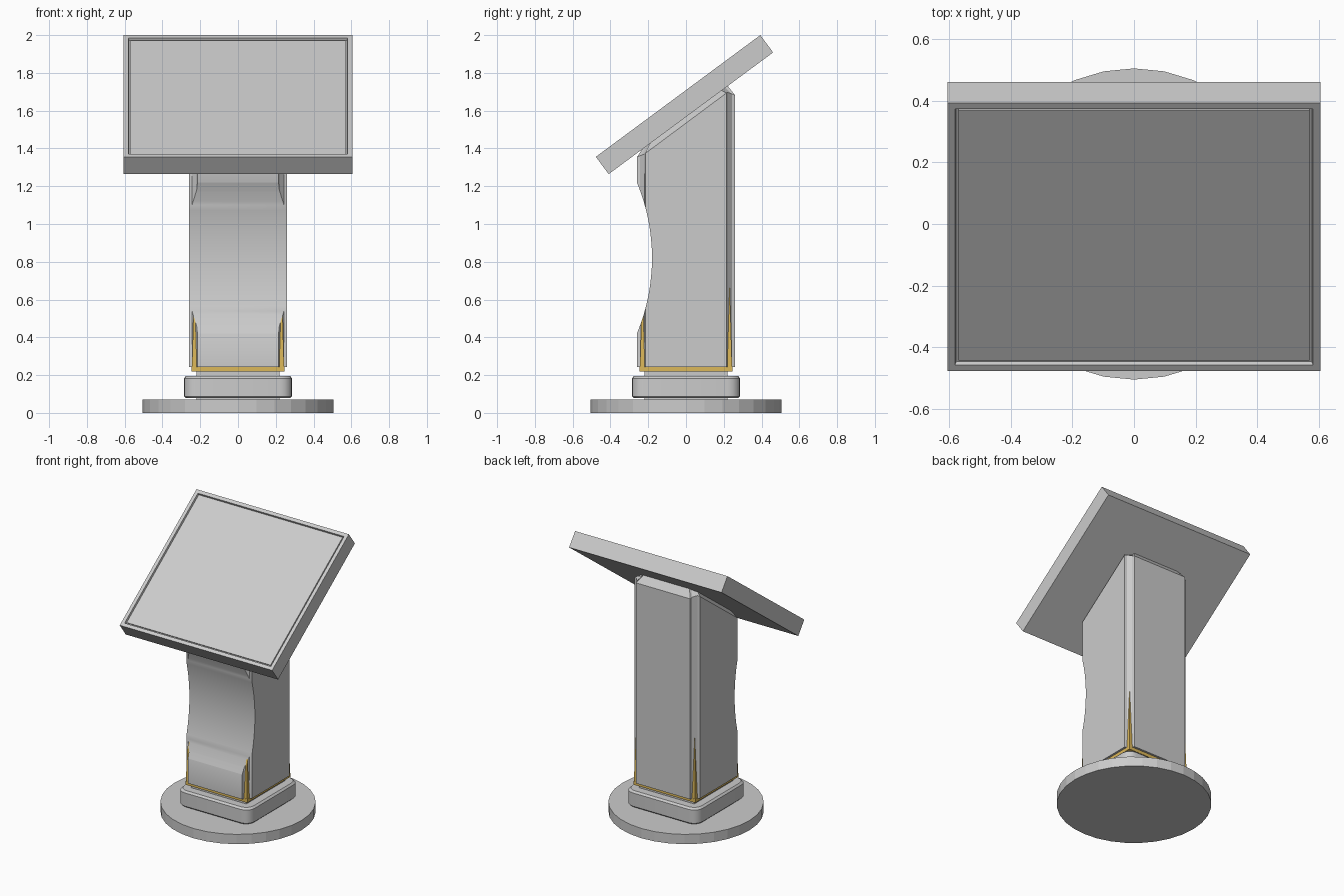
import bpy, bmesh, math
from mathutils import Matrix

if "Cube" in bpy.data.objects:
    bpy.data.objects.remove(bpy.data.objects["Cube"])

gold = bpy.data.materials.new("gold")
gold.diffuse_color = (0.72, 0.48, 0.1, 1)
gold.use_nodes = True
gold.node_tree.nodes["Principled BSDF"].inputs["Base Color"].default_value = gold.diffuse_color


def finish(bm, name, mat=None):
    bmesh.ops.recalc_face_normals(bm, faces=bm.faces)
    me = bpy.data.meshes.new(name)
    bm.to_mesh(me)
    bm.free()
    ob = bpy.data.objects.new(name, me)
    bpy.context.collection.objects.link(ob)
    if mat:
        me.materials.append(mat)
    return ob


def loft(rings):
    """Closed solid through rings of equal point count."""
    bm = bmesh.new()
    vs = [[bm.verts.new(p) for p in r] for r in rings]
    n = len(rings[0])
    for a, b in zip(vs, vs[1:]):
        for i in range(n):
            j = (i + 1) % n
            bm.faces.new((a[i], a[j], b[j], b[i]))
    bm.faces.new(vs[0][::-1])
    bm.faces.new(vs[-1])
    return bm


def around(corner):
    """Repeat one corner's outline at all four corners."""
    out = []
    for k in range(4):
        c, s = [(1, 0), (0, 1), (-1, 0), (0, -1)][k]
        out += [(x * c - y * s, x * s + y * c) for x, y in corner]
    return out


def square(h, z):
    return [(x, y, z) for x, y in around([(h, h)])]


# round foot
bm = bmesh.new()
bmesh.ops.create_cone(bm, cap_ends=True, segments=32, radius1=0.505, radius2=0.505,
                      depth=0.07, matrix=Matrix.Translation((0, 0, 0.035)))
finish(bm, "foot_disc")

# neck and rounded plinth
finish(loft([square(0.22, 0.07), square(0.22, 0.22)]), "neck")


def rounded(h, r, z):
    arc = [(h - r + r * math.cos(a), h - r + r * math.sin(a))
           for a in [math.pi / 2 * i / 4 for i in range(5)]]
    return [(x, y, z) for x, y in around(arc)]


finish(loft([rounded(0.277, 0.06, 0.078), rounded(0.287, 0.065, 0.088),
             rounded(0.287, 0.065, 0.183), rounded(0.275, 0.06, 0.196)]), "plinth")

# column with grooved corners and slanted, stepped-in top
section = around([(0.26, 0.215), (0.243, 0.219), (0.219, 0.243), (0.215, 0.26)])


def slant(y):
    yc = max(-0.22, min(0.22, y))
    return 1.534 + 0.744 * yc - 0.4 * abs(y - yc)


column = finish(loft([
    [(x, y, 0.243) for x, y in section],
    [(x, y, slant(y)) for x, y in section],
    [(x * 0.82, y * 0.82, 1.582 + 0.741 * y * 0.82) for x, y in section]]), "column")

# gold collar under the column and tapering corner spikes
finish(loft([square(0.245, 0.22), square(0.245, 0.246)]), "gold_collar", gold)
spikes = []
for k in range(4):
    rings = []
    for z, t in ((0.235, 0.0), (0.45, 0.42), (0.735, 0.97)):
        tri = [(0.217, 0.244), (0.217, 0.217), (0.244, 0.217), (0.244, 0.244)]
        rings.append([(x + (0.229 - x) * t, y + (0.229 - y) * t, z) for x, y in tri])
    bm = loft(rings)
    bm.transform(Matrix.Rotation(k * math.pi / 2, 4, 'Z'))
    spikes.append(finish(bm, "gold_spike_%d" % (k + 1), gold))

# concave front scoop cut with a large cylinder
bm = bmesh.new()
bmesh.ops.create_cone(bm, cap_ends=True, segments=128, radius1=1.04, radius2=1.04, depth=1,
                      matrix=Matrix.Translation((0, -1.22, 0.82)) @ Matrix.Rotation(math.pi / 2, 4, 'Y'))
cutter = finish(bm, "scoop_cutter")
cutter.hide_render = True
for ob in [column] + spikes[2:]:
    m = ob.modifiers.new("scoop", 'BOOLEAN')
    m.operation = 'DIFFERENCE'
    m.solver = 'EXACT'
    m.object = cutter
    bpy.context.view_layer.objects.active = ob
    bpy.ops.object.modifier_apply(modifier=m.name)
bpy.data.objects.remove(cutter)

# tilted screen with a sunken display
bm = bmesh.new()
bmesh.ops.create_cube(bm, size=1, matrix=Matrix.Diagonal((1.21, 1.083, 0.114, 1)))
bm.normal_update()
front = [f for f in bm.faces if f.normal.z > 0.9]
bmesh.ops.inset_region(bm, faces=front, thickness=0.035)
bmesh.ops.inset_region(bm, faces=front, thickness=0.004, depth=-0.014)
bmesh.ops.inset_region(bm, faces=front, thickness=0.01)
bmesh.ops.inset_region(bm, faces=front, thickness=0.002, depth=0.006)
bm.transform(Matrix.Translation((0, -0.008, 1.632)) @ Matrix.Rotation(math.radians(36.5), 4, 'X'))
finish(bm, "screen")

# smooth curved surfaces, keep edges crisp
for name in ("column", "plinth"):
    bpy.ops.object.select_all(action='DESELECT')
    ob = bpy.data.objects[name]
    ob.select_set(True)
    bpy.context.view_layer.objects.active = ob
    bpy.ops.object.shade_smooth_by_angle(angle=math.radians(25))
